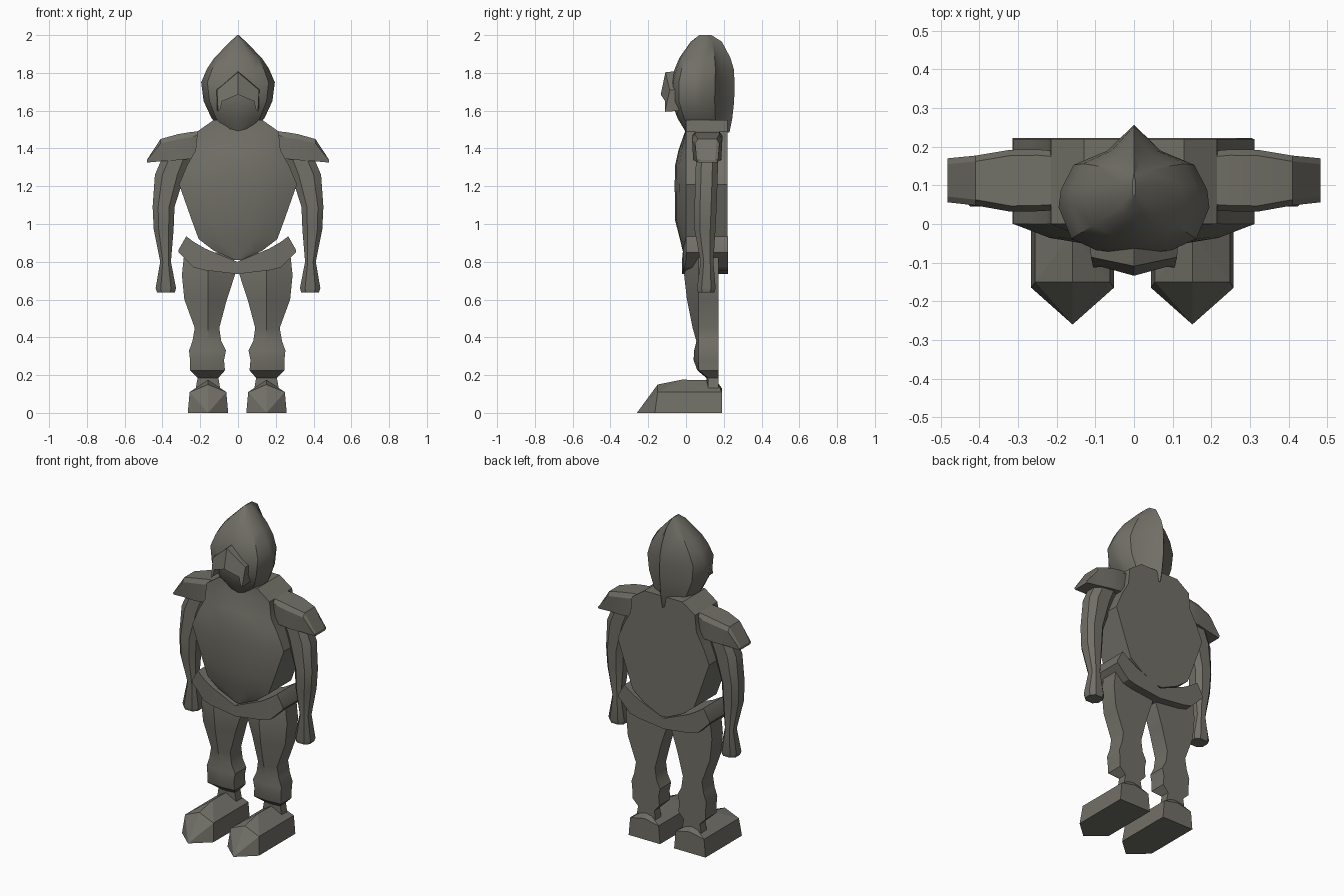
import bpy, bmesh

if "Cube" in bpy.data.objects:
    bpy.data.objects.remove(bpy.data.objects["Cube"])

mat = bpy.data.materials.new("olive grey")
mat.diffuse_color = (0.165, 0.16, 0.135, 1)
mat.use_nodes = True
mat.node_tree.nodes["Principled BSDF"].inputs["Base Color"].default_value = mat.diffuse_color


def finish(name, bm, mirror=False, angle=30, shift=0.0):
    """Turn a bmesh into a coloured object, optionally mirrored across x."""
    bmesh.ops.remove_doubles(bm, verts=bm.verts, dist=0.0005)
    bmesh.ops.recalc_face_normals(bm, faces=bm.faces)
    me = bpy.data.meshes.new(name)
    bm.to_mesh(me)
    bm.free()
    me.materials.append(mat)
    ob = bpy.data.objects.new(name, me)
    ob.location.x = shift
    bpy.context.collection.objects.link(ob)
    if mirror:
        m = ob.modifiers.new("mirror", 'MIRROR')
        m.use_mirror_merge = False
    if angle:
        bpy.ops.object.select_all(action='DESELECT')
        ob.select_set(True)
        bpy.context.view_layer.objects.active = ob
        bpy.ops.object.shade_smooth_by_angle(angle=angle * 3.14159 / 180)
    return ob


def loft(rings):
    """Skin a list of equal-length closed rings and cap both ends."""
    bm = bmesh.new()
    vs = [[bm.verts.new(p) for p in r] for r in rings]
    n = len(rings[0])
    for a, b in zip(vs, vs[1:]):
        for i in range(n):
            j = (i + 1) % n
            bm.faces.new((a[i], a[j], b[j], b[i]))
    bm.faces.new(vs[0])
    bm.faces.new(vs[-1])
    return bm


def hull(points):
    bm = bmesh.new()
    for p in points:
        bm.verts.new(p)
    res = bmesh.ops.convex_hull(bm, input=bm.verts)
    junk = {g for g in res["geom_interior"] if isinstance(g, bmesh.types.BMVert)}
    bmesh.ops.delete(bm, geom=list(junk), context='VERTS')
    bmesh.ops.dissolve_limit(bm, angle_limit=0.02, verts=bm.verts, edges=bm.edges)
    return bm


def both(half):
    """Complete a half outline (first and last points on x = 0)."""
    return half + [(-x, y) for x, y in half[-2:0:-1]]


# torso: flat back, bulging front (z, half width, front y)
torso = [(1.55, .13, 0), (1.49, .215, -.005), (1.39, .225, -.04), (1.31, .27, -.058),
         (1.21, .312, -.06), (1.02, .245, -.058), (.92, .208, -.032),
         (.86, .13, -.018), (.81, .02, -.005)]
rings = []
for z, w, f in torso:
    half = [(0, f), (.35 * w, f * .9), (.7 * w, f * .6), (w, 0), (w, .22), (0, .22)]
    rings.append([(x, y, z) for x, y in both(half)])
finish("torso", loft(rings))

# belt: swept across x (x, top z, bottom z, front y)
belt = [(.31, .865, .85, 0), (.27, .935, .81, 0), (.23, .905, .77, -.008),
        (.17, .87, .755, -.015), (0, .80, .735, -.022)]
belt += [(-x, t, b, f) for x, t, b, f in belt[-2::-1]]
finish("belt", loft([[(x, f, t), (x, f, b), (x, .222, b), (x, .222, t)]
                     for x, t, b, f in belt]), shift=-.004)

# helmet: rings (z, half width, front y, back ridge y)
helmet = [(1.485, .07, 0, .23), (1.56, .14, -.045, .245), (1.65, .182, -.078, .255),
          (1.75, .195, -.078, .257), (1.82, .165, -.06, .253), (1.88, .125, -.035, .235),
          (1.965, .042, .025, .19), (2.0, .004, .07, .135)]
section = [(0, 0), (.5, .03), (.83, .12), (1, .36), (.97, .5), (.8, .69), (.35, .8), (0, 1)]
rings = []
for z, w, f, b in helmet:
    rings.append([(x * w, f + y * (b - f), z) for x, y in both(section)])
finish("helmet", loft(rings))

# visor: arched brow plate standing off the face
outer = [(.11, 1.6), (.116, 1.715), (0, 1.81)]
inner = [(.095, 1.605), (.084, 1.65), (0, 1.685)]
rings = []
for (ox, oz), (ix, iz) in zip(outer, inner):
    d = -.134 + .2 * ox
    rings.append([(ox, -.03, oz), (ox * .96, d + .025 * (oz > 1.7), oz - .006),
                  (ix, d, iz), (ix, -.03, iz)])
rings += [[(-x, y, z) for x, y, z in r] for r in rings[-2::-1]]
finish("visor", loft(rings), angle=0)

# shoulder pads: (x, top z, bottom z, front y, back y)
pads = [(.215, 1.49, 1.39, .035, .19), (.25, 1.487, 1.345, .033, .193),
        (.32, 1.475, 1.338, .032, .192), (.41, 1.45, 1.332, .048, .177),
        (.482, 1.34, 1.325, .056, .17)]
rings = []
for x, t, b, f, k in pads:
    c = (t - b) * .2
    rings.append([(x, f + .015, t), (x, f, t - c), (x, f + .006, b),
                  (x, k - .006, b), (x, k, t - c), (x, k - .015, t)])
finish("shoulder_pad", loft(rings), mirror=True, angle=20)

# arms: chamfered sections (z, inner x, outer x, front y, back y)
arms = [(1.40, .23, .38, .055, .17), (1.26, .282, .44, .05, .168),
        (1.09, .336, .452, .045, .162), (.97, .341, .446, .045, .156),
        (.80, .355, .412, .077, .145), (.66, .328, .436, .058, .157),
        (.637, .335, .428, .064, .15)]
rings = []
for z, a, b, f, k in arms:
    cx, cy = (b - a) * .25, (k - f) * .25
    rings.append([(a + cx, f, z), (b - cx, f, z), (b, f + cy, z), (b, k - cy, z),
                  (b - cx, k, z), (a + cx, k, z), (a, k - cy, z), (a, f + cy, z)])
finish("arm", loft(rings), mirror=True)

# legs: flat back, ridged front (z, outer x, inner x, front y)
legs = [(.85, .28, .02, .02), (.73, .293, .012, -.01), (.60, .28, .055, .005),
        (.45, .225, .095, .035), (.38, .237, .085, .055), (.33, .255, .06, .043),
        (.28, .25, .07, .04), (.225, .25, .065, .06), (.185, .21, .10, .108),
        (.10, .225, .085, .11)]
rings = []
for z, o, i, f in legs:
    s = max(.065, f + .008)
    rings.append([(o, .172, z), (o, s, z), (.155, f, z), (i, s, z), (i, .172, z)])
leg = finish("leg", loft(rings), mirror=True)
leg_shift = -.004
leg.location.x = leg_shift

# feet: ridged boots with a pointed toe
ridge = [(.16, .172), (-.02, .176), (-.15, .15), (-.26, 0), (.19, .13)]
pts = [(.155, y, z) for y, z in ridge]
for s in (-1, 1):
    pts += [(.155 + s * .107, -.165, 0), (.155 + s * .107, .19, 0),
            (.155 + s * .097, -.15, .11), (.155 + s * .097, .19, .11)]
finish("boot", hull(pts), mirror=True, angle=0, shift=leg_shift)
